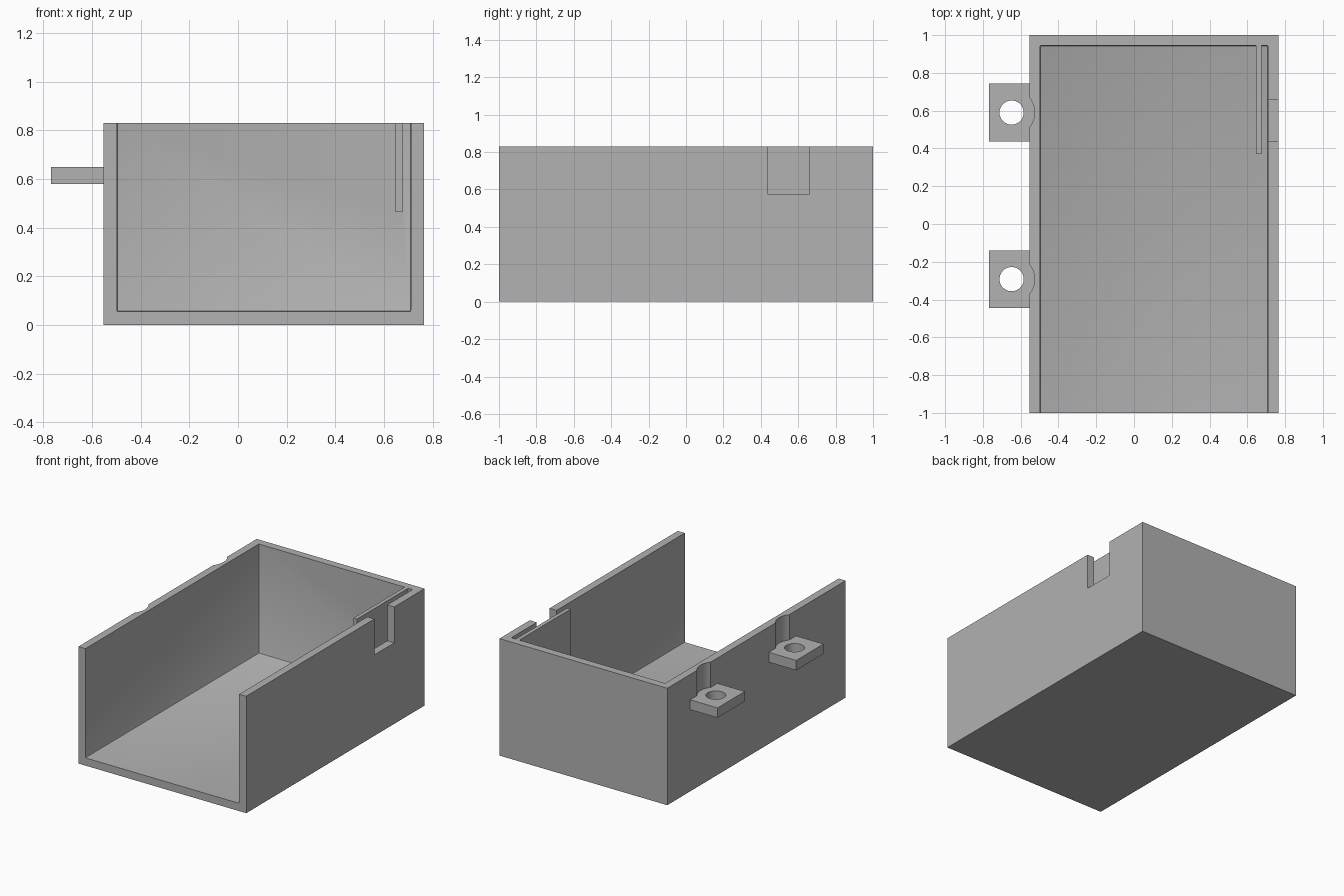
import bpy
import math

cube = bpy.data.objects.get("Cube")
if cube:
    bpy.data.objects.remove(cube, do_unlink=True)

grey = bpy.data.materials.new("plain_grey")
grey.use_nodes = True
COLOUR = (0.445, 0.445, 0.445, 1)
grey.diffuse_color = COLOUR
grey.node_tree.nodes["Principled BSDF"].inputs["Base Color"].default_value = COLOUR

# Overall sizes
LEFT, RIGHT, HEIGHT, WALL = -0.553, 0.765, 0.83, 0.055
TAB_LOW, TAB_TOP, HOLE_X = 0.58, 0.65, -0.648


def box(name, x, y, z):
    """Box from (min, max) pairs on each axis."""
    spans = (x, y, z)
    bpy.ops.mesh.primitive_cube_add(size=1, location=[(a + b) / 2 for a, b in spans])
    ob = bpy.context.object
    ob.name = name
    ob.scale = [b - a for a, b in spans]
    bpy.ops.object.transform_apply(location=True, rotation=False, scale=True)
    ob.data.materials.append(grey)
    return ob


def rod(name, x, y, radius, low, high):
    """Upright cylinder."""
    bpy.ops.mesh.primitive_cylinder_add(vertices=64, radius=radius, depth=high - low,
                                        location=(x, y, (low + high) / 2))
    ob = bpy.context.object
    ob.name = name
    ob.data.materials.append(grey)
    return ob


def combine(target, other, operation):
    """Apply a boolean and remove the helper."""
    other.hide_render = True
    mod = target.modifiers.new(operation, 'BOOLEAN')
    mod.operation = operation
    mod.solver = 'EXACT'
    mod.object = other
    bpy.ops.object.select_all(action='DESELECT')
    target.select_set(True)
    bpy.context.view_layer.objects.active = target
    bpy.ops.object.modifier_apply(modifier=mod.name)
    bpy.data.objects.remove(other, do_unlink=True)


# Tray: open at the top and the front, with softened inner corners
tray = box("tray", (LEFT, RIGHT), (-1, 1), (0, HEIGHT))
cavity = box("cavity_cutter", (LEFT + WALL, RIGHT - WALL), (-1.2, 1 - WALL), (WALL, 1.1))
soft = cavity.modifiers.new("soft", 'BEVEL')
soft.width = 0.007
soft.segments = 2
combine(tray, cavity, 'DIFFERENCE')

# Thin inner rib beside the side wall
rib = box("inner_rib", (0.647, 0.675), (0.37, 0.97), (0.465, HEIGHT))
combine(tray, rib, 'UNION')

# Square notch in the side wall
notch = box("notch_cutter", (0.69, 0.9), (0.437, 0.66), (0.575, 1))
combine(tray, notch, 'DIFFERENCE')

# Screw tabs with a hole and a tool clearance groove in the wall above
for label, y in (("front", -0.292), ("back", 0.59)):
    groove = rod("groove_cutter", HOLE_X, y, 0.122, TAB_TOP, 1)
    combine(tray, groove, 'DIFFERENCE')
    tab = box(label + "_screw_tab", (-0.768, LEFT), (y - 0.153, y + 0.153), (TAB_LOW, TAB_TOP))
    hole = rod("hole_cutter", HOLE_X, y, 0.064, TAB_LOW - 0.1, TAB_TOP + 0.1)
    combine(tab, hole, 'DIFFERENCE')
    bpy.ops.object.shade_smooth_by_angle(angle=math.radians(30))

bpy.ops.object.select_all(action='DESELECT')
tray.select_set(True)
bpy.context.view_layer.objects.active = tray
bpy.ops.object.shade_smooth_by_angle(angle=math.radians(30))
